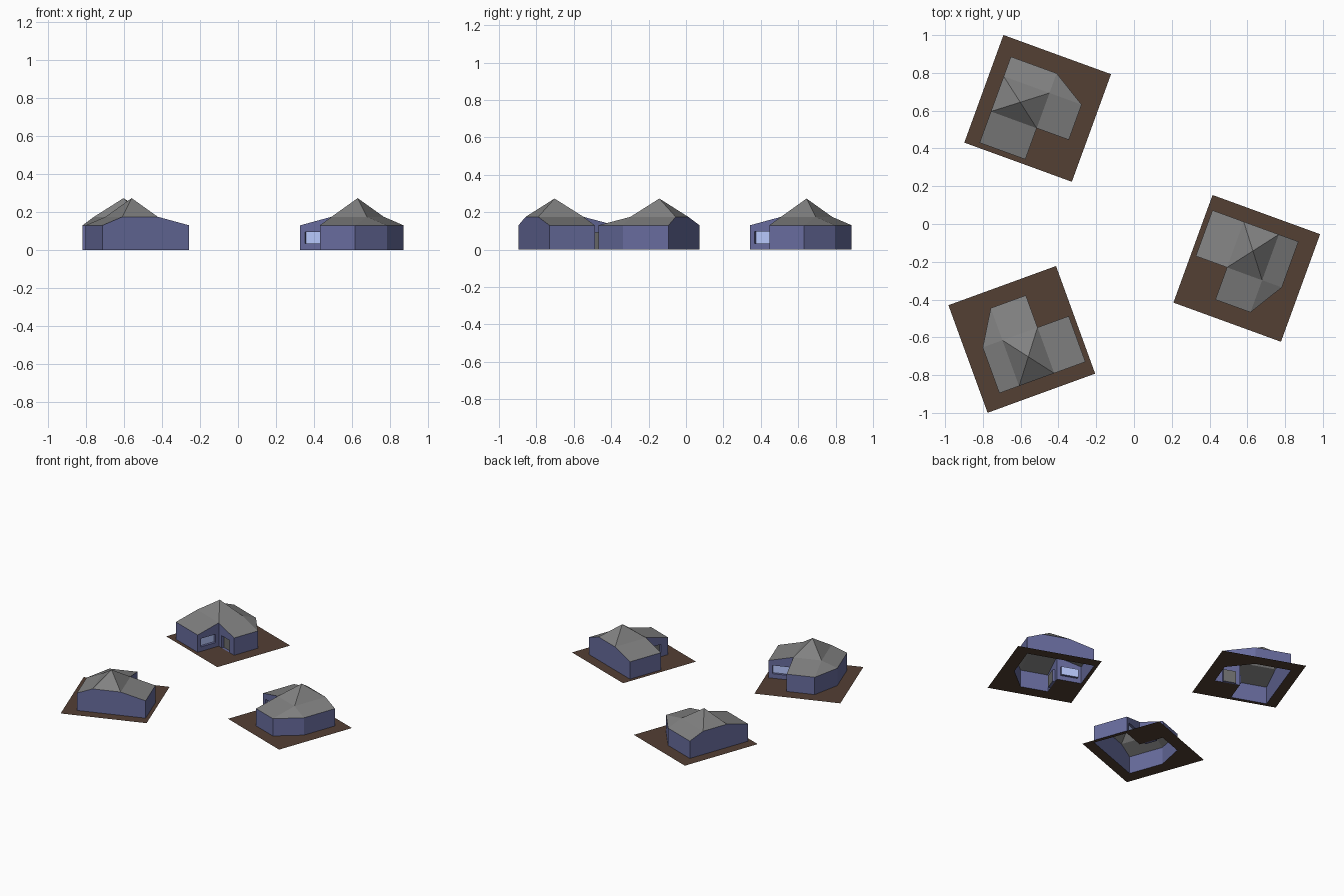
import bpy, bmesh
from math import radians
from mathutils import Vector, Matrix

if "Cube" in bpy.data.objects:
    bpy.data.objects.remove(bpy.data.objects["Cube"])

EAVE, MID, PEAK, HALF, DEPTH = 0.13, 0.175, 0.273, 0.303, 0.018

def material(name, rgb):
    m = bpy.data.materials.new(name)
    m.diffuse_color = (*rgb, 1)
    m.use_nodes = True
    m.node_tree.nodes["Principled BSDF"].inputs["Base Color"].default_value = m.diffuse_color
    return m

BLUE = material("wall_blue", (0.137, 0.15, 0.34))
GREY = material("roof_grey", (0.22, 0.22, 0.22))
GLASS = material("window_blue", (0.48, 0.58, 0.98))
SOIL = material("plot_brown", (0.087, 0.05, 0.034))
DOOR = material("door_grey", (0.16, 0.16, 0.16))

# Grid points of the L-shaped plan: x0..x2, y0..y3
X0, X1, X2 = -0.227, 0.031, 0.212
Y0, Y1, Y2, Y3 = -0.276, -0.1, 0.098, 0.209
SW, SE = Vector((X0, Y0, EAVE)), Vector((X1, Y0, EAVE))
INNER = Vector((X1, Y1, MID))
EAST_S, EAST_N = Vector((X2, Y1, EAVE)), Vector((X2, Y2, EAVE))
NORTH_E, NW = Vector((X1, Y3, EAVE)), Vector((X0, Y3, EAVE))
WEST_N, WEST_S = Vector((X0, Y2, MID)), Vector((X0, Y1, MID))
HUB = Vector((X1, Y2, MID))
TOP = Vector(((X0 + X1) / 2, (Y1 + Y2) / 2, PEAK))
OUTLINE = [SW, SE, INNER, EAST_S, EAST_N, NORTH_E, NW, WEST_N, WEST_S]

def ground(p):
    return Vector((p.x, p.y, 0))

def finish(bm, name, mat, place):
    bmesh.ops.remove_doubles(bm, verts=bm.verts, dist=1e-5)
    me = bpy.data.meshes.new(name)
    bm.to_mesh(me)
    bm.free()
    me.materials.append(mat)
    ob = bpy.data.objects.new(name, me)
    ob.matrix_world = place
    bpy.context.collection.objects.link(ob)

def make(name, polys, mat, place):
    bm = bmesh.new()
    for poly in polys:
        bm.faces.new([bm.verts.new(p) for p in poly])
    finish(bm, name, mat, place)

def opening(a, b, s0, s1, z0, z1):
    """Wall from a to b with a recessed opening; returns wall faces and panel."""
    d = (ground(b) - ground(a)).normalized()
    inward = Vector((-d.y, d.x, 0)) * DEPTH
    length = (ground(b) - ground(a)).length
    at = lambda s, z: ground(a) + d * s + Vector((0, 0, z))
    top = lambda s: at(s, a.z + (b.z - a.z) * s / length)
    rect = [at(s0, z0), at(s1, z0), at(s1, z1), at(s0, z1)]
    back = [p + inward for p in rect]
    faces = [[at(0, 0), at(s0, 0), top(s0), top(0)],
             [at(s1, 0), at(length, 0), top(length), top(s1)],
             [at(s0, z1), at(s1, z1), top(s1), top(s0)]]
    if z0 > 0:
        faces.append([at(s0, 0), at(s1, 0), at(s1, z0), at(s0, z0)])
    for i in range(4):
        j = (i + 1) % 4
        faces.append([rect[i], rect[j], back[j], back[i]])
    return faces, back

def house(tag, x, y, angle):
    place = Matrix.Translation((x, y, 0)) @ Matrix.Rotation(radians(angle), 4, 'Z')

    # Walls, with window and door set into the notch
    win_walls, pane = opening(SE, INNER, 0.027, 0.150, 0.034, 0.096)
    door_walls, leaf = opening(INNER, EAST_S, 0.035, 0.125, 0.0, 0.092)
    walls = win_walls + door_walls
    for i, a in enumerate(OUTLINE):
        b = OUTLINE[(i + 1) % len(OUTLINE)]
        if i not in (1, 2):
            walls.append([ground(a), ground(b), b, a])
    make("walls_" + tag, walls, BLUE, place)
    make("window_" + tag, [pane], GLASS, place)
    make("door_" + tag, [leaf], DOOR, place)

    # Roof: central pyramid with a lower slope over each wing
    make("roof_" + tag, [
        [WEST_S, INNER, TOP], [INNER, HUB, TOP], [HUB, WEST_N, TOP], [WEST_N, WEST_S, TOP],
        [SW, SE, INNER, WEST_S], [INNER, EAST_S, EAST_N, HUB],
        [HUB, EAST_N, NORTH_E], [WEST_N, HUB, NORTH_E, NW]], GREY, place)

    # Plot of land, left open under the house
    bm = bmesh.new()
    square = [Vector((sx * HALF, sy * HALF, 0)) for sx, sy in ((-1, -1), (1, -1), (1, 1), (-1, 1))]
    for loop in (square, [ground(p) for p in OUTLINE]):
        vs = [bm.verts.new(p) for p in loop]
        for i, v in enumerate(vs):
            bm.edges.new((v, vs[(i + 1) % len(vs)]))
    bmesh.ops.triangle_fill(bm, edges=bm.edges[:], use_beauty=True, normal=(0, 0, 1))
    for f in bm.faces:
        f.normal_update()
        if f.normal.z < 0:
            f.normal_flip()
    finish(bm, "plot_" + tag, SOIL, place)

house("north", -0.510, 0.612, -20)
house("east", 0.597, -0.235, -110)
house("south", -0.594, -0.611, 110)
